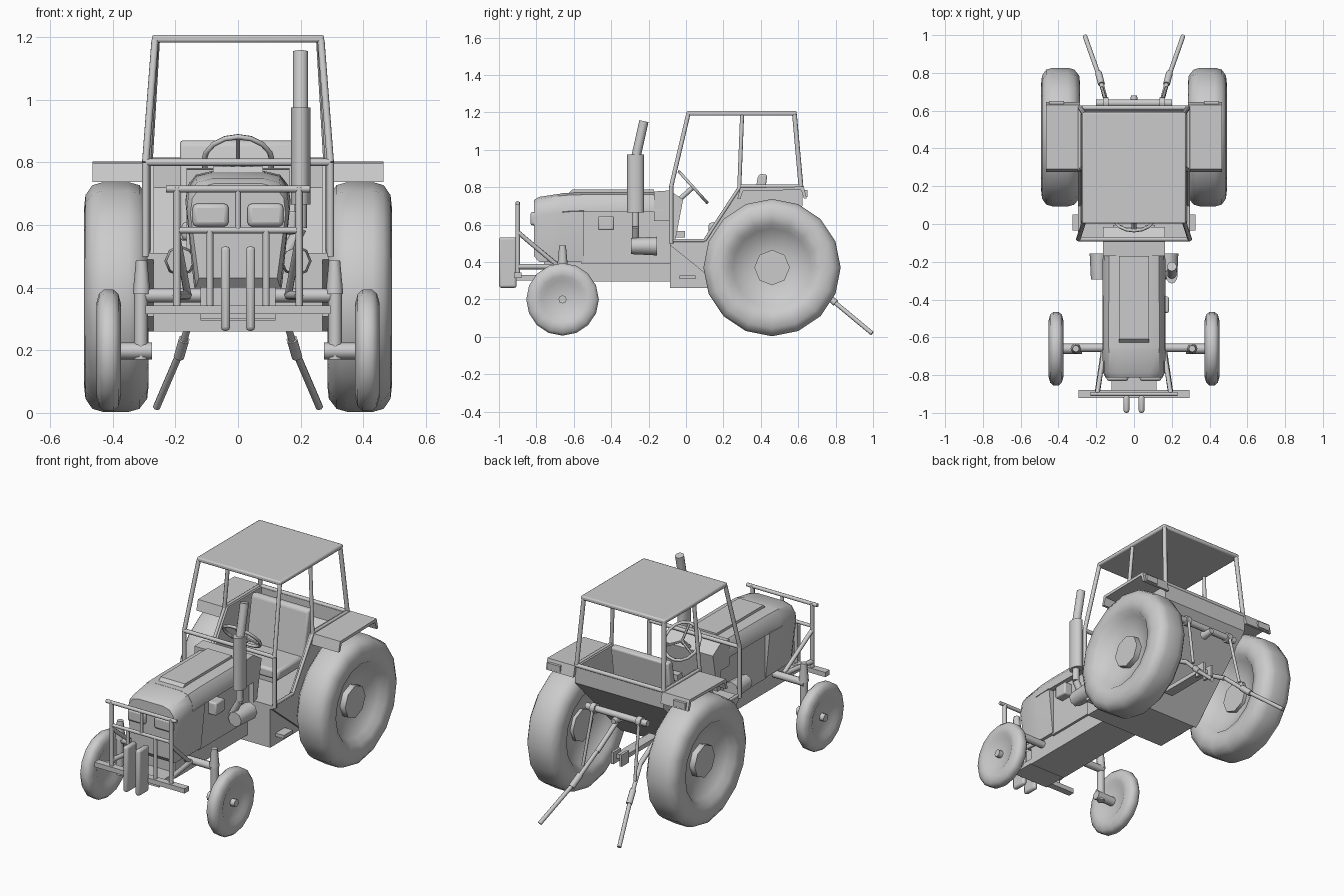
import bpy, bmesh, math
from mathutils import Vector, Matrix

if "Cube" in bpy.data.objects:
    bpy.data.objects.remove(bpy.data.objects["Cube"])

SIDES = (-1, 1)


def finish(name, bm, angle=35, bevel=0):
    bmesh.ops.recalc_face_normals(bm, faces=bm.faces[:])
    me = bpy.data.meshes.new(name)
    bm.to_mesh(me)
    bm.free()
    me.shade_smooth()
    me.set_sharp_from_angle(angle=math.radians(angle))
    ob = bpy.data.objects.new(name, me)
    bpy.context.collection.objects.link(ob)
    if bevel:
        mod = ob.modifiers.new("bevel", 'BEVEL')
        mod.width, mod.segments = bevel, 2
    return ob


def loft(name, loops, closed=False, **kw):
    """Skin a list of equal-length point loops; cap the ends or close the ring."""
    bm = bmesh.new()
    rows = [[bm.verts.new(p) for p in lp] for lp in loops]
    n = len(rows[0])
    pairs = list(zip(rows, rows[1:])) + ([(rows[-1], rows[0])] if closed else [])
    for a, b in pairs:
        for i in range(n):
            j = (i + 1) % n
            bm.faces.new((a[i], a[j], b[j], b[i]))
    if not closed:
        bm.faces.new(rows[0])
        bm.faces.new(rows[-1])
    return finish(name, bm, **kw)


def prism(name, yz, x0, x1, **kw):
    return loft(name, [[(x, y, z) for y, z in yz] for x in (x0, x1)], **kw)


def box(name, x, y, z, **kw):
    return prism(name, [(y[0], z[0]), (y[1], z[0]), (y[1], z[1]), (y[0], z[1])], x[0], x[1], **kw)


def rod(name, pts, r, r2=None, sides=8):
    bm = bmesh.new()
    for a, b in zip(pts, pts[1:]):
        a, b = Vector(a), Vector(b)
        d = b - a
        m = Matrix.Translation((a + b) / 2) @ d.to_track_quat('Z', 'Y').to_matrix().to_4x4()
        bmesh.ops.create_cone(bm, cap_ends=True, segments=sides, radius1=r,
                              radius2=r if r2 is None else r2, depth=d.length, matrix=m)
    return finish(name, bm, angle=50)


def wheel(name, s, y, z, prof, sides):
    """Revolve an (x, radius) profile about the axle."""
    loops = []
    for x, r in prof:
        loops.append([(s * x, y + r * math.sin(2 * math.pi * k / sides),
                       z + r * math.cos(2 * math.pi * k / sides)) for k in range(sides)])
    return loft(name, loops, angle=48)


# Wheels
rear = [(.37, .095), (.33, .21), (.295, .235), (.285, .28), (.29, .325), (.315, .357), (.35, .367),
        (.43, .367), (.465, .357), (.487, .325), (.492, .28), (.483, .235), (.45, .21), (.41, .095)]
front = [(.395, .03), (.388, .10), (.376, .125), (.374, .15), (.382, .18), (.398, .194),
         (.428, .194), (.444, .18), (.452, .15), (.449, .125), (.436, .10), (.425, .03)]
for s in SIDES:
    wheel("rear_wheel", s, .46, .37, rear, 16)
    rod("rear_hub", [(s * .35, .46, .37), (s * .445, .46, .37)], .095)
    wheel("front_wheel", s, -.66, .2, front, 16)
    rod("front_hub", [(s * .37, -.66, .2), (s * .452, -.66, .2)], .022)
    # Front axle parts
    rod("stub_axle", [(s * .275, -.66, .198), (s * .40, -.66, .198)], .027)
    rod("kingpin", [(s * .31, -.66, .17), (s * .31, -.66, .40)], .022)
    rod("kingpin_cap", [(s * .308, -.66, .38), (s * .308, -.66, .487)], .028, .018)
rod("front_axle", [(-.32, -.655, .375), (.32, -.655, .375)], .022)

# Chassis, engine and hood
box("chassis", (-.12, .12), (-.76, -.06), (.295, .40))
box("engine", (-.135, .135), (-.56, -.08), (.39, .70))


def section(y, hw, zb, zs, zt, wb=None):
    half = [(wb or hw, zb), (hw, zs - .05), (hw * .96, zs), (hw * .8, zt - .012), (hw * .5, zt)]
    return [(x, y, z) for x, z in half] + [(-x, y, z) for x, z in reversed(half)]


loft("hood", [section(-.12, .165, .67, .73, .772), section(-.545, .168, .67, .725, .772),
              section(-.66, .168, .67, .715, .768)])
loft("hood_nose", [section(-.545, .167, .40, .725, .771, .14), section(-.66, .167, .40, .715, .767, .14),
                   section(-.785, .164, .40, .70, .748, .135), section(-.812, .152, .43, .685, .732, .125)])
prism("hood_ridge", [(-.63, .765), (-.61, .787), (-.17, .787), (-.17, .765)], -.08, .08)
prism("dashboard", [(-.17, .62), (-.17, .777), (-.09, .782), (-.015, .735), (-.06, .50), (-.09, .50), (-.09, .62)],
      -.165, .165)
for s in SIDES:
    x = sorted((s * .03, s * .145))
    box("headlight", x, (-.832, -.79), (.595, .668), bevel=.014)
    box("pedal", sorted((s * .06, s * .11)), (-.055, -.005), (.53, .565))
    # Engine side boxes
    rod("side_canister", [(s * .185, -.295, .485), (s * .185, -.155, .485)], .043, .05)
box("side_filter", (.12, .185), (-.47, -.385), (.57, .645), bevel=.008)

# Exhaust
rod("exhaust_lower", [(.15, -.27, .50), (.2, -.27, .59), (.2, -.27, .68)], .02)
muffler = rod("muffler", [(0, 0, .665), (0, 0, .975)], .045, sides=12)
muffler.scale.x = .7
muffler.location = (.2, -.27, 0)
rod("exhaust_stack", [(.2, -.268, .96), (.2, -.225, 1.153)], .025, sides=10)

# Front guard
Y = -.9
box("guard_bumper", (-.295, .295), (-.92, -.88), (.315, .343))
rod("guard_top", [(-.23, Y, .715), (.23, Y, .715)], .011)
rod("guard_middle", [(-.195, Y, .583), (.195, Y, .583)], .01)
rod("guard_centre_post", [(0, Y, .583), (0, Y, .715)], .009)
for s in SIDES:
    rod("guard_outer_post", [(s * .195, Y, .32), (s * .195, Y, .72)], .012)
    rod("guard_inner_post", [(s * .09, Y, .33), (s * .09, Y, .583)], .011)
    rod("guard_brace", [(s * .195, Y, .56), (s * .16, -.68, .375)], .012)
    rod("guard_strut", [(s * .195, Y, .375), (s * .16, -.66, .375)], .014)
    box("front_weight", sorted((s * .025, s * .055)), (-1, -.905), (.262, .532), bevel=.012)
box("weight_carrier", (-.12, .12), (-.91, -.74), (.30, .33))

# Cab tub
prism("cab_floor", [(-.085, .26), (.20, .26), (.622, .70), (.622, .80), (.602, .80), (.602, .72),
                    (.40, .51), (-.085, .51)], -.27, .27)
for s in SIDES:
    prism("cab_side", [(-.085, .49), (.20, .26), (.622, .70), (.622, .805), (.29, .805), (.10, .51), (-.085, .51)],
          *sorted((s * .268, s * .29)))
    box("step", sorted((s * .26, s * .325)), (-.035, .05), (.308, .328))
    # Fender with rear lamp
    prism("fender", [(.275, .737), (.29, .797), (.63, .803), (.645, .74), (.63, .74), (.615, .785), (.305, .78),
                     (.29, .737)], *sorted((s * .285, s * .465)))
    box("rear_lamp", sorted((s * .37, s * .45)), (.63, .65), (.748, .785))
    # Cab frame
    rod("front_pillar", [(s * .295, -.08, .50), (s * .295, -.08, .80), (s * .265, .012, 1.19)], .012)
    rod("middle_pillar", [(s * .288, .285, .80), (s * .263, .30, 1.19)], .011)
    rod("rear_pillar", [(s * .285, .615, .80), (s * .262, .58, 1.19)], .013)
    rod("diagonal_rail", [(s * .288, -.08, .515), (s * .288, .10, .515), (s * .288, .29, .805),
                          (s * .288, .62, .805)], .009)
rod("front_crossbar", [(-.295, -.08, .80), (.295, -.08, .80)], .012)
rod("rear_crossbar", [(-.285, .615, .803), (.285, .615, .803)], .012)
box("roof", (-.275, .275), (.003, .592), (1.182, 1.207), bevel=.008)

# Seat
prism("seat_back", [(.33, .55), (.385, .86), (.40, .872), (.435, .865), (.39, .55)], -.185, .19, bevel=.012)
box("seat_cushion", (-.18, .18), (.12, .37), (.55, .61), bevel=.015)
box("seat_base", (-.12, .12), (.16, .36), (.50, .56))

# Steering wheel
axis = Vector((0, -.74, -.67)).normalized()
hub = Vector((0, .038, .80))
u, v = Vector((1, 0, 0)), axis.cross(Vector((1, 0, 0)))
ring = []
for k in range(16):
    a = 2 * math.pi * k / 16
    d = u * math.cos(a) + v * math.sin(a)
    ring.append([hub + d * (.11 + .009 * math.cos(t)) + axis * .009 * math.sin(t)
                 for t in [2 * math.pi * i / 6 for i in range(6)]])
loft("steering_rim", ring, closed=True, angle=70)
for k in range(3):
    a = math.pi / 2 + 2 * math.pi * k / 3
    rod("steering_spoke", [hub, hub + (u * math.cos(a) + v * math.sin(a)) * .11], .007, sides=6)
rod("steering_column", [hub, hub + axis * .13], .013)

# Rear linkage
rod("lift_shaft", [(-.2, .64, .595), (.2, .64, .595)], .02)
rod("top_link_pin", [(0, .61, .57), (0, .68, .57)], .026, .016)
for s in SIDES:
    rod("lift_shaft_end", [(s * .135, .64, .595), (s * .165, .64, .595)], .03)
    rod("lift_rod", [(s * .15, .655, .60), (s * .17, .72, .28)], .009)
    rod("lower_link", [(s * .14, .62, .345), (s * .18, .77, .205), (s * .26, .995, .018)], .012)
    rod("link_collar", [(s * .172, .74, .235), (s * .188, .80, .18)], .018)
    rod("link_bracket", [(s * .14, .40, .47), (s * .14, .63, .335)], .014)
    box("hitch_plate", sorted((s * .02, s * .035)), (.58, .65), (.30, .37))
box("hitch_bar", (-.03, .03), (.30, .62), (.325, .35))
